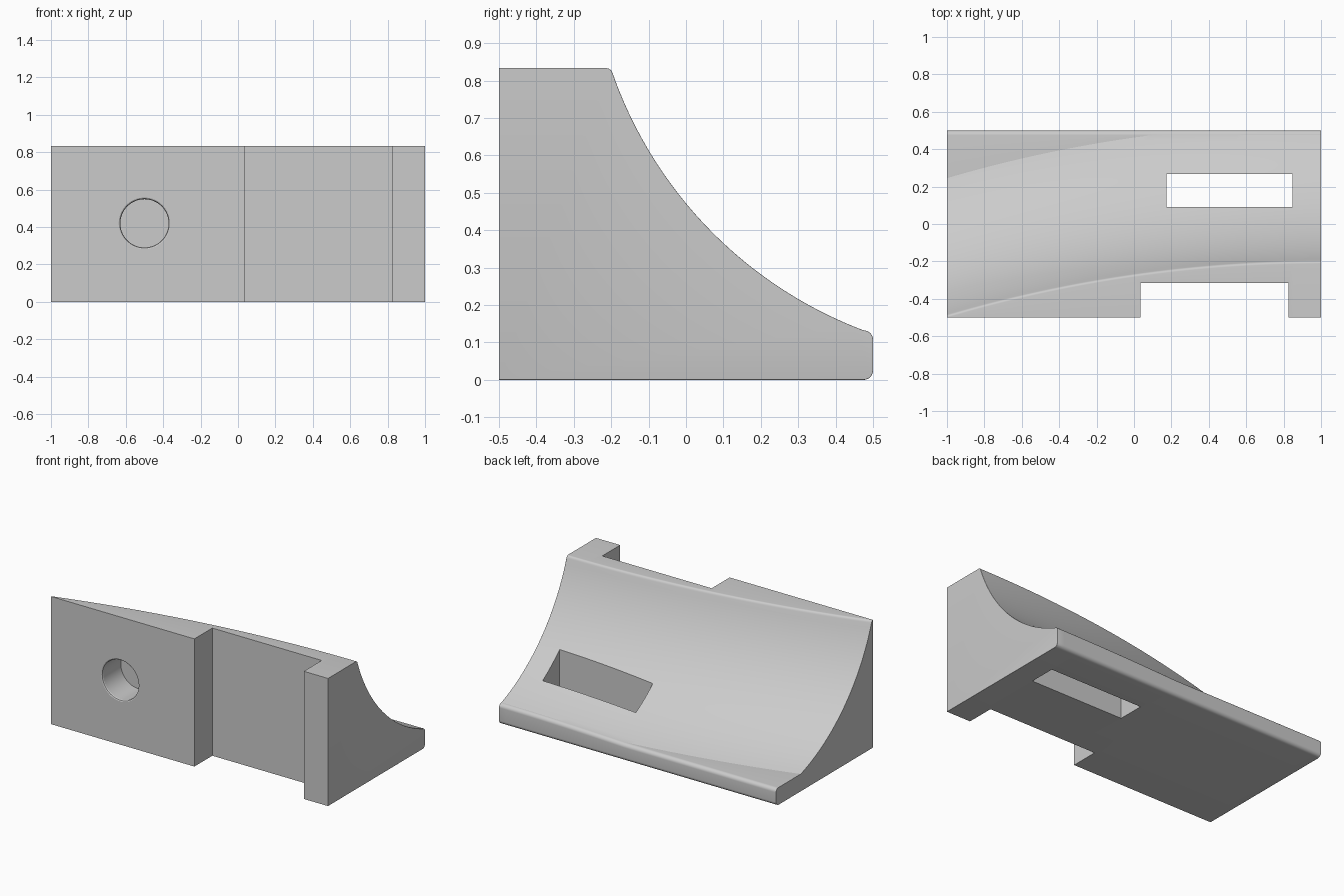
import bpy, bmesh, math

if "Cube" in bpy.data.objects:
    bpy.data.objects.remove(bpy.data.objects["Cube"], do_unlink=True)

HEIGHT, FLOOR, ROUND = 0.833, 0.112, 0.025
CY, CZ, RADIUS = 0.876, 1.195, 1.136      # centre and radius of the scooped face
SWEEP = 7.09                              # plan radius the scoop follows

grey = bpy.data.materials.new("plain grey")
grey.use_nodes = True
colour = (0.6, 0.6, 0.6, 1)
grey.diffuse_color = colour
grey.node_tree.nodes["Principled BSDF"].inputs["Base Color"].default_value = colour


def make_object(name, bm):
    bmesh.ops.recalc_face_normals(bm, faces=bm.faces)
    mesh = bpy.data.meshes.new(name)
    bm.to_mesh(mesh)
    bm.free()
    obj = bpy.data.objects.new(name, mesh)
    bpy.context.collection.objects.link(obj)
    mesh.materials.append(grey)
    return obj


def scoop_y(z):
    return CY - math.sqrt(RADIUS ** 2 - (CZ - z) ** 2)


def section(x):
    """Closed outline of the wedge at one position along its length."""
    shift = SWEEP - math.sqrt(SWEEP ** 2 - (1 - x) ** 2)
    top = scoop_y(HEIGHT) - shift
    pts = [(-0.5, 0), (-0.5, HEIGHT)]
    # softened top edge
    low = HEIGHT - 0.015
    start, end = max(top - 0.012, -0.499), scoop_y(low) - shift
    for i in range(6):
        t = i / 6
        pts.append(((1 - t) ** 2 * start + 2 * t * (1 - t) * top + t * t * end,
                    HEIGHT - t * t * (HEIGHT - low)))
    # scooped face, down to the flat lip or the back edge
    last = min(scoop_y(FLOOR) - shift, 0.5 - ROUND)
    a0 = math.acos((CY - scoop_y(low)) / RADIUS)
    a1 = math.acos((CY - shift - last) / RADIUS)
    for i in range(37):
        a = a0 + (a1 - a0) * i / 36
        pts.append((CY - shift - RADIUS * math.cos(a), CZ - RADIUS * math.sin(a)))
    # rounded back edges
    for centre_z, first in ((pts[-1][1] - ROUND, 90), (ROUND, 0)):
        for i in range(9):
            a = math.radians(first - 90 * i / 8)
            pts.append((0.5 - ROUND + ROUND * math.cos(a), centre_z + ROUND * math.sin(a)))
    return pts


# Wedge body lofted along x
bm = bmesh.new()
steps = 40
rings = []
for s in range(steps + 1):
    x = -1 + 2 * s / steps
    rings.append([bm.verts.new((x, y, z)) for y, z in section(x)])
for a, b in zip(rings, rings[1:]):
    for i in range(len(a)):
        j = (i + 1) % len(a)
        bm.faces.new((a[i], a[j], b[j], b[i]))
bm.faces.new(rings[0])
bm.faces.new(rings[-1])
bmesh.ops.remove_doubles(bm, verts=bm.verts, dist=0.0003)


# Small rounding of the end outlines
def soft(edge):
    p, q = (v.co for v in edge.verts)
    mid = (p + q) / 2
    if abs(p.x - q.x) > 0.001 or mid.y < -0.499:
        return False
    return (mid.x > 0.999 and mid.z < HEIGHT - 0.001) or (mid.x < -0.999 and mid.z < 0.001)


bmesh.ops.bevel(bm, geom=[e for e in bm.edges if soft(e)], offset=0.008,
                segments=3, profile=0.5, affect='EDGES', clamp_overlap=True)
body = make_object("wedge_body", bm)


# Cutters
def box(name, x0, x1, y0, y1):
    bm = bmesh.new()
    bmesh.ops.create_cube(bm, size=1)
    for v in bm.verts:
        v.co = ((x0 + x1) / 2 + v.co.x * (x1 - x0), (y0 + y1) / 2 + v.co.y * (y1 - y0), v.co.z * 3)
    return make_object(name, bm)


def hole(name, x, z, outline, sides=64):
    bm = bmesh.new()
    loops = []
    for r, y in outline:
        loops.append([bm.verts.new((x + r * math.cos(k * math.tau / sides), y,
                                    z + r * math.sin(k * math.tau / sides))) for k in range(sides)])
    for a, b in zip(loops, loops[1:]):
        for k in range(sides):
            n = (k + 1) % sides
            bm.faces.new((a[k], a[n], b[n], b[k]))
    bm.faces.new(loops[0])
    bm.faces.new(loops[-1])
    return make_object(name, bm)


cutters = [
    box("notch_cutter", 0.035, 0.825, -0.7, -0.315),
    box("slot_cutter", 0.175, 0.848, 0.092, 0.267),
    hole("hole_cutter", -0.5, 0.42, [(0.138, -0.6), (0.138, -0.5), (0.132, -0.497),
                                     (0.129, -0.49), (0.129, -0.31)]),
]
bpy.context.view_layer.objects.active = body
body.select_set(True)
for cutter in cutters:
    mod = body.modifiers.new(cutter.name, 'BOOLEAN')
    mod.object = cutter
    mod.operation = 'DIFFERENCE'
    mod.solver = 'EXACT'
    bpy.ops.object.modifier_apply(modifier=mod.name)
    bpy.data.objects.remove(cutter, do_unlink=True)

bpy.ops.object.select_all(action='DESELECT')
body.select_set(True)
bpy.ops.object.shade_smooth_by_angle(angle=math.radians(15))
